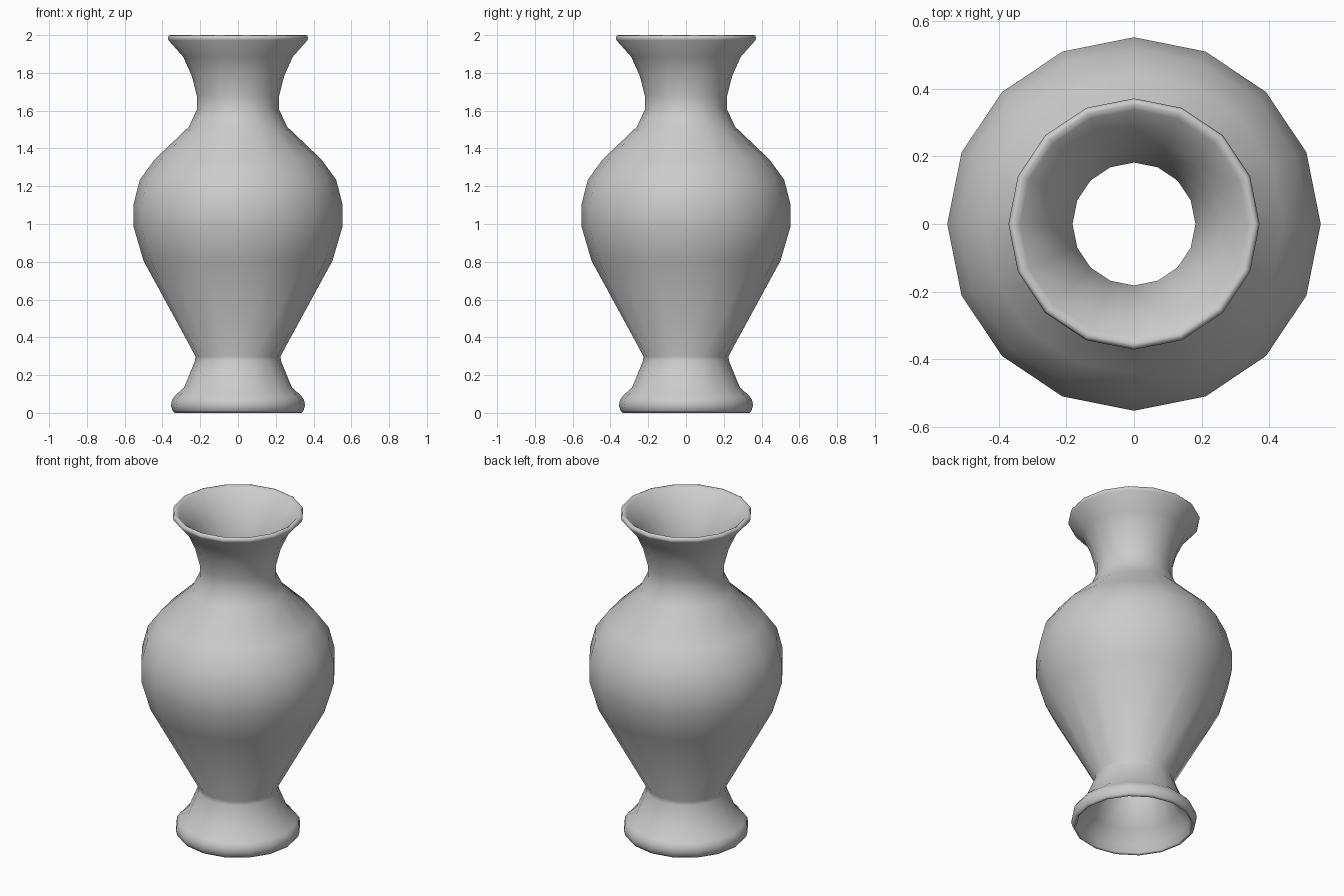
import bpy
from math import cos, sin, pi

SIDES = 16

# Outer wall, foot to lip (radius, height)
outer = [(0.335, 0.0), (0.347, 0.012), (0.355, 0.04), (0.35, 0.068),
         (0.335, 0.09), (0.285, 0.135), (0.228, 0.275), (0.225, 0.3),
         (0.50, 0.805), (0.553, 0.985), (0.553, 1.105), (0.52, 1.234),
         (0.443, 1.34), (0.26, 1.515), (0.218, 1.605), (0.218, 1.68),
         (0.245, 1.785), (0.29, 1.885), (0.368, 1.973), (0.372, 1.985),
         (0.366, 1.998)]
# Inner wall, lip back down to the open foot
inner = [(0.355, 2.0), (0.338, 1.99), (0.258, 1.90), (0.21, 1.79),
         (0.182, 1.68), (0.182, 1.60), (0.235, 1.49), (0.415, 1.315),
         (0.487, 1.215), (0.517, 1.10), (0.517, 0.99), (0.467, 0.82),
         (0.187, 0.305), (0.19, 0.27), (0.255, 0.12), (0.315, 0.06),
         (0.325, 0.01)]


def lathe(name, profile):
    """Revolve a closed profile around z."""
    n = len(profile)
    verts = [(r * cos(2 * pi * s / SIDES), r * sin(2 * pi * s / SIDES), z)
             for s in range(SIDES) for r, z in profile]
    faces = []
    for s in range(SIDES):
        a, b = s * n, (s + 1) % SIDES * n
        for i in range(n):
            j = (i + 1) % n
            faces.append((a + i, b + i, b + j, a + j))
    mesh = bpy.data.meshes.new(name)
    mesh.from_pydata(verts, [], faces)
    mesh.shade_smooth()
    obj = bpy.data.objects.new(name, mesh)
    bpy.context.collection.objects.link(obj)
    return obj


# Hollow vase, open at both ends
lathe("vase", outer + inner)
